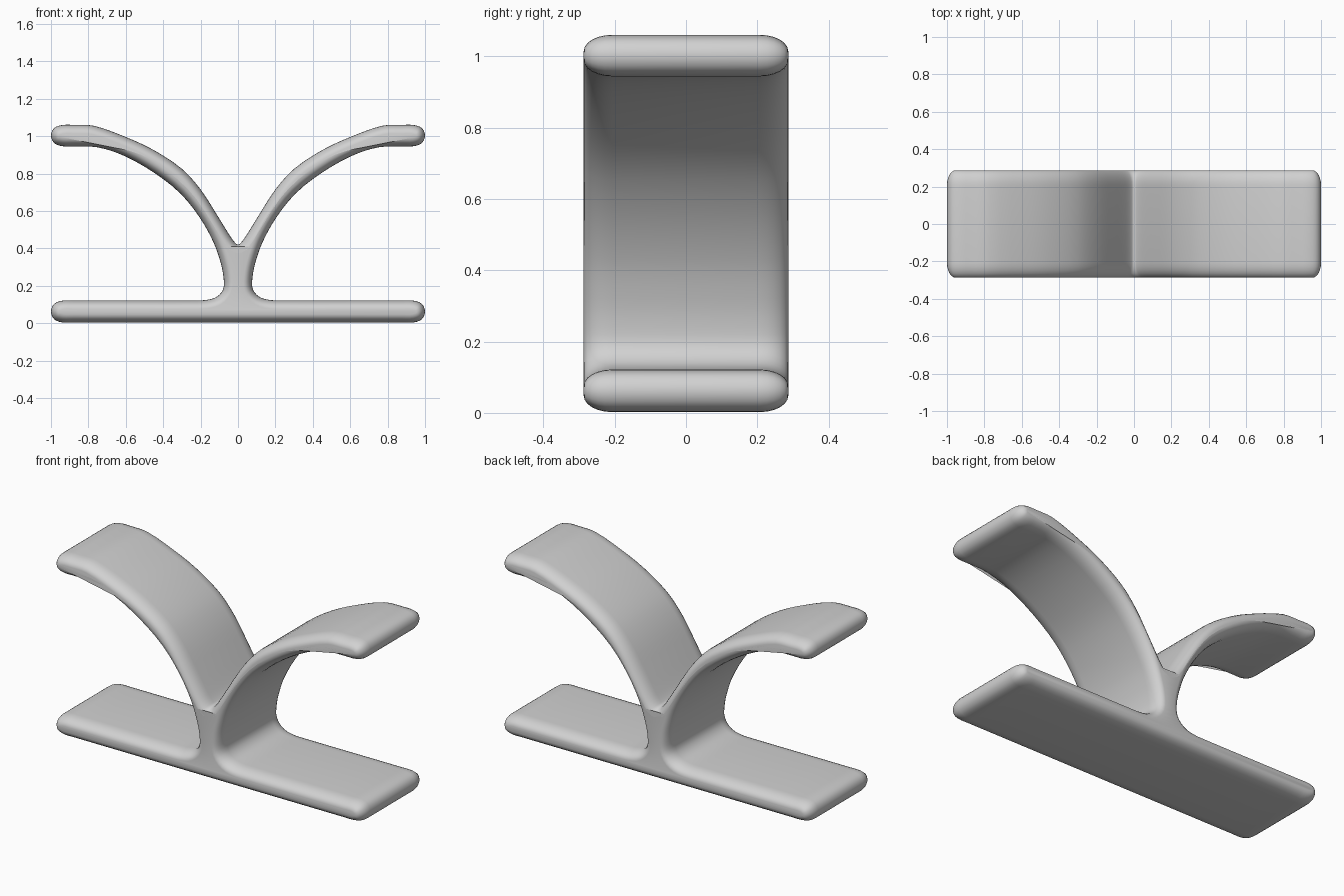
import bpy
import bmesh
import math
from mathutils import Vector
from mathutils.geometry import interpolate_bezier, tessellate_polygon

cube = bpy.data.objects.get("Cube")
if cube:
    bpy.data.objects.remove(cube, do_unlink=True)

HALF_DEPTH = 0.287
EDGE_RUN = 0.08       # depth taken up by the rounded edge
EDGE_INSET = 0.046    # how far the outline shrinks across the edge
EDGE_STEPS = 6

# Right half of the outline as (x, z), from the base centre round to the notch
foot = [(0.3, 0.003), (0.6, 0.003), (0.88, 0.003), (0.94, 0.004), (0.983, 0.021),
        (1.0, 0.062), (0.983, 0.103), (0.94, 0.12), (0.88, 0.121), (0.6, 0.121), (0.24, 0.121)]
stem = [(0.17, 0.124), (0.115, 0.14), (0.08, 0.18), (0.077, 0.24)]
arm_under = [(0.092, 0.32), (0.13, 0.43), (0.205, 0.565), (0.31, 0.695), (0.45, 0.805),
             (0.61, 0.895), (0.75, 0.94), (0.88, 0.945)]
arm_tip = [(0.94, 0.946), (0.983, 0.963), (1.0, 1.003), (0.983, 1.043), (0.94, 1.059)]
arm_top = [(0.88, 1.06), (0.77, 1.055), (0.6, 0.995), (0.45, 0.925), (0.3, 0.825),
           (0.2, 0.715), (0.11, 0.575), (0.045, 0.47), (0.014, 0.428)]
right = foot + stem + arm_under + arm_tip + arm_top
points = [(0, 0.003)] + right + [(0, 0.42)] + [(-x, z) for x, z in reversed(right)]
points = [Vector((x, 0, z)) for x, z in points]


def smooth_loop(pts, steps):
    """Closed smooth curve through the points."""
    n = len(pts)
    tangents = [(pts[(i + 1) % n] - pts[i - 1]).normalized() for i in range(n)]
    out = []
    for i in range(n):
        a, b = pts[i], pts[(i + 1) % n]
        reach = (b - a).length / 3
        out += interpolate_bezier(a, a + tangents[i] * reach,
                                  b - tangents[(i + 1) % n] * reach, b, steps + 1)[:-1]
    return out


outline = smooth_loop(points, 3)
count = len(outline)
inward = []
for i in range(count):
    t = (outline[(i + 1) % count] - outline[i - 1]).normalized()
    inward.append(Vector((-t.z, 0, t.x)))

# Cross-sections from front to back with elliptically rounded edges
front = []
for k in range(EDGE_STEPS + 1):
    angle = math.pi / 2 * k / EDGE_STEPS
    front.append((-HALF_DEPTH + EDGE_RUN * (1 - math.cos(angle)),
                  EDGE_INSET * (1 - math.sin(angle))))
sections = front + [(-y, inset) for y, inset in reversed(front)]

bm = bmesh.new()
rings = [[bm.verts.new(p + d * inset + Vector((0, y, 0))) for p, d in zip(outline, inward)]
         for y, inset in sections]
for a, b in zip(rings, rings[1:]):
    for i in range(count):
        j = (i + 1) % count
        bm.faces.new((a[i], b[i], b[j], a[j]))

# Front and back caps, filled inside the concave outline
flat = [Vector((p.x, p.z, 0)) for p in outline]
for tri in tessellate_polygon([flat]):
    for ring in (rings[0], rings[-1]):
        bm.faces.new([ring[i] for i in tri])
bmesh.ops.recalc_face_normals(bm, faces=bm.faces)

mesh = bpy.data.meshes.new("forked_stand")
bm.to_mesh(mesh)
bm.free()
stand = bpy.data.objects.new("forked_stand", mesh)
bpy.context.collection.objects.link(stand)

# Plain grey material
grey = bpy.data.materials.new("light grey")
grey.use_nodes = True
colour = (0.64, 0.64, 0.64, 1)
grey.diffuse_color = colour
grey.node_tree.nodes["Principled BSDF"].inputs["Base Color"].default_value = colour
mesh.materials.append(grey)

bpy.context.view_layer.objects.active = stand
stand.select_set(True)
bpy.ops.object.shade_smooth_by_angle(angle=math.radians(50))
